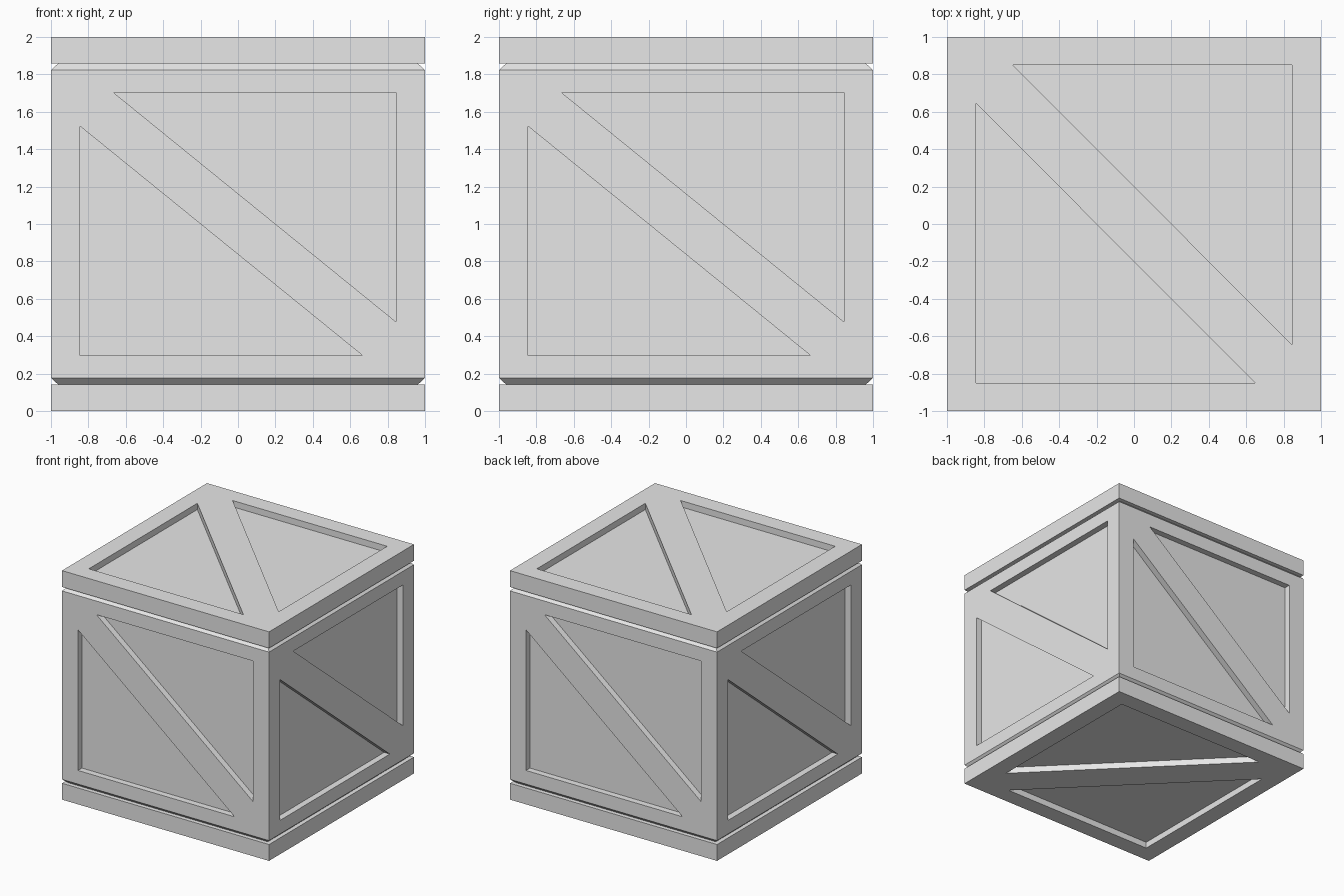
import bpy, bmesh
from math import pi
from mathutils import Matrix, Vector

DEPTH = 0.055     # depth of the sunken panels
MARGIN = 0.05     # how far the cutters stick out

cube = bpy.data.objects.get("Cube")
if cube:
    bpy.data.objects.remove(cube, do_unlink=True)

# Plain grey material
grey = bpy.data.materials.new("plain grey")
grey.use_nodes = True
colour = (0.8, 0.8, 0.8, 1)
grey.diffuse_color = colour
grey.node_tree.nodes["Principled BSDF"].inputs["Base Color"].default_value = colour


def make_object(name, bm):
    bmesh.ops.recalc_face_normals(bm, faces=bm.faces)
    mesh = bpy.data.meshes.new(name)
    bm.to_mesh(mesh)
    bm.free()
    mesh.materials.append(grey)
    obj = bpy.data.objects.new(name, mesh)
    bpy.context.collection.objects.link(obj)
    return obj


# Crate shell: square rings stacked up, with a bevelled groove by each cap
bm = bmesh.new()
half = [(1, 0), (1, 0.143), (0.963, 0.143), (1, 0.177)]
profile = half + [(r, 2 - z) for r, z in reversed(half)]
rings = [[bm.verts.new((sx * r, sy * r, z))
          for sx, sy in ((-1, -1), (1, -1), (1, 1), (-1, 1))] for r, z in profile]
for low, high in zip(rings, rings[1:]):
    for i in range(4):
        j = (i + 1) % 4
        bm.faces.new((low[i], low[j], high[j], high[i]))
bm.faces.new(rings[0])
bm.faces.new(rings[-1])
crate = make_object("crate", bm)


def add_prism(bm, points, matrix):
    """Triangular cutter through the plane one unit out along local z."""
    back, front = ([bm.verts.new(matrix @ Vector((x, y, h))) for x, y in points]
                   for h in (1 - DEPTH, 1 + MARGIN))
    bm.faces.new(back)
    bm.faces.new(front)
    for i in range(3):
        j = (i + 1) % 3
        bm.faces.new((back[i], back[j], front[j], front[i]))


def add_panel_pair(bm, width, height, tip_x, tip_y, matrix):
    """Two triangles on either side of a diagonal brace."""
    upper = [(-tip_x, height), (width, height), (width, -tip_y)]
    add_prism(bm, upper, matrix)
    add_prism(bm, [(-x, -y) for x, y in upper], matrix)


# Sunken panels on the four sides, the top and the bottom
bm = bmesh.new()
centre = Matrix.Translation((0, 0, 1))
for k in range(4):
    turn = centre @ Matrix.Rotation(k * pi / 2, 4, "Z") @ Matrix.Rotation(pi / 2, 4, "X")
    add_panel_pair(bm, 0.846, 0.704, 0.667, 0.524, turn)
for flip in (1, -1):
    add_panel_pair(bm, 0.846, 0.85, 0.647, 0.647, centre @ Matrix.Diagonal((1, 1, flip, 1)))
cutter = make_object("panel_cutter", bm)
cutter.hide_render = True

cut = crate.modifiers.new("sunken panels", "BOOLEAN")
cut.operation = "DIFFERENCE"
cut.solver = "EXACT"
cut.object = cutter
bpy.context.view_layer.objects.active = crate
crate.select_set(True)
bpy.ops.object.modifier_apply(modifier=cut.name)
bpy.data.objects.remove(cutter, do_unlink=True)
